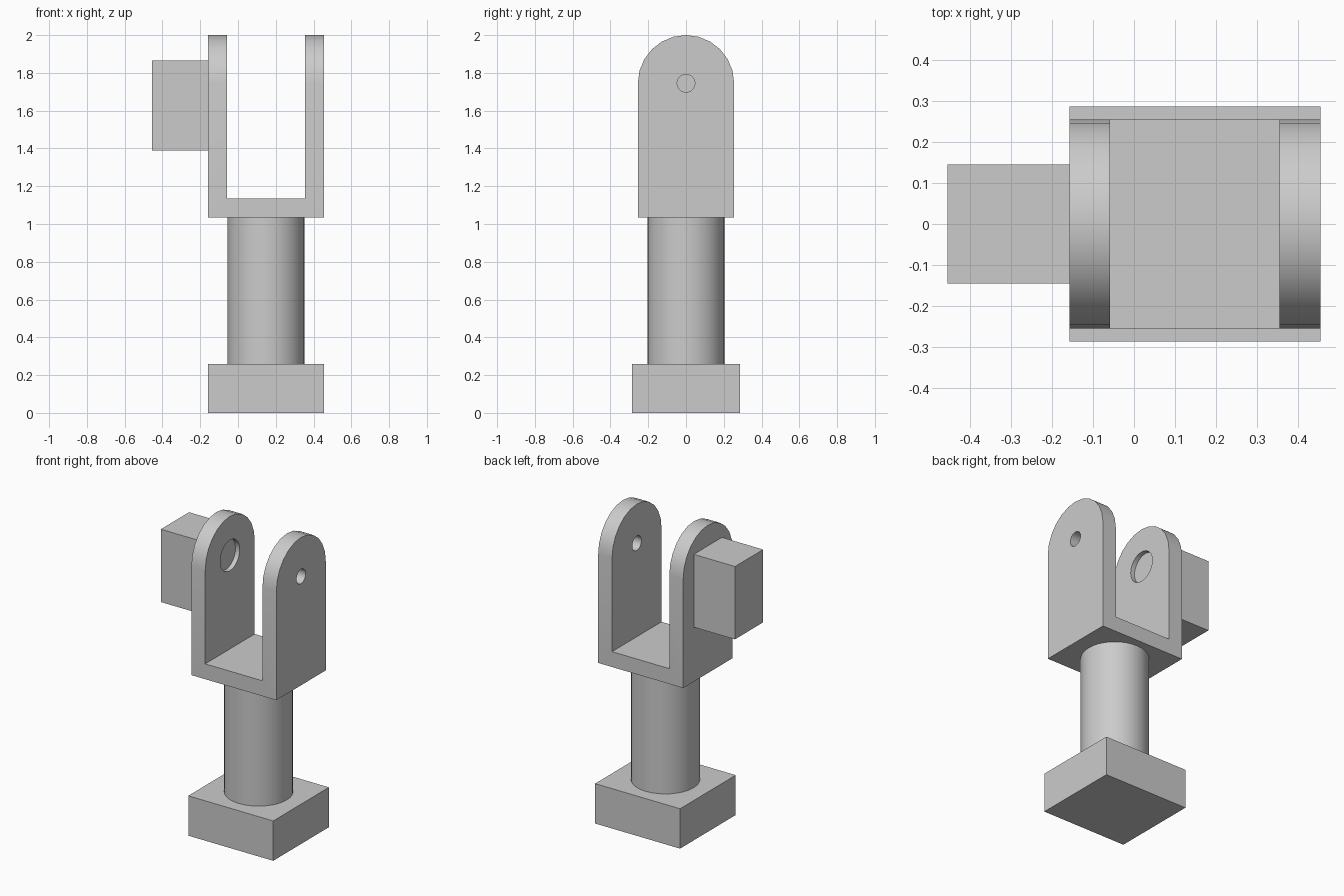
import bpy, bmesh
from math import pi, cos, sin, radians
from mathutils import Matrix

cube = bpy.data.objects.get("Cube")
if cube:
    bpy.data.objects.remove(cube, do_unlink=True)

grey = bpy.data.materials.new("plain grey")
grey.use_nodes = True
COLOR = (0.6, 0.6, 0.6, 1)
grey.diffuse_color = COLOR
grey.node_tree.nodes["Principled BSDF"].inputs["Base Color"].default_value = COLOR

# Key dimensions
X0, X1 = -0.158, 0.455       # outer width of yoke and foot
MID = (X0 + X1) / 2
WALL = 0.1
FOOT_TOP, YOKE_BOTTOM = 0.26, 1.035
ARM_R = 0.255
PIVOT_Z = 2 - ARM_R


def finish(name, bm):
    bmesh.ops.recalc_face_normals(bm, faces=bm.faces)
    mesh = bpy.data.meshes.new(name)
    bm.to_mesh(mesh)
    bm.free()
    mesh.materials.append(grey)
    obj = bpy.data.objects.new(name, mesh)
    bpy.context.collection.objects.link(obj)
    return obj


def box(name, x, y, z):
    bm = bmesh.new()
    bmesh.ops.create_cube(bm, size=1)
    for v in bm.verts:
        v.co = [lo + (c + 0.5) * (hi - lo) for c, (lo, hi) in zip(v.co, (x, y, z))]
    return finish(name, bm)


def cylinder(name, radius, length, matrix, sides):
    bm = bmesh.new()
    bmesh.ops.create_cone(bm, cap_ends=True, segments=sides, radius1=radius,
                          radius2=radius, depth=length, matrix=matrix)
    return finish(name, bm)


def pivot_cutter(name, radius, x_start, x_end):
    turn = Matrix.Translation(((x_start + x_end) / 2, 0, PIVOT_Z)) @ Matrix.Rotation(pi / 2, 4, "Y")
    return cylinder(name, radius, x_end - x_start, turn, 32)


def activate(obj):
    bpy.ops.object.select_all(action="DESELECT")
    obj.select_set(True)
    bpy.context.view_layer.objects.active = obj


def cut(obj, cutter):
    cutter.hide_render = True
    mod = obj.modifiers.new("cut", "BOOLEAN")
    mod.operation, mod.solver, mod.object = "DIFFERENCE", "EXACT", cutter
    activate(obj)
    bpy.ops.object.modifier_apply(modifier=mod.name)
    bpy.data.objects.remove(cutter, do_unlink=True)


def smooth(obj):
    activate(obj)
    bpy.ops.object.shade_smooth_by_angle(angle=radians(30))


# Foot block and round post
box("foot", (X0, X1), (-0.287, 0.287), (0, FOOT_TOP))
post = cylinder("post", 0.204, YOKE_BOTTOM - FOOT_TOP,
                Matrix.Translation((MID, 0, (YOKE_BOTTOM + FOOT_TOP) / 2)), 32)
smooth(post)

# Yoke: round-topped profile extruded across the width
STEPS = 12
profile = [(-ARM_R, YOKE_BOTTOM), (ARM_R, YOKE_BOTTOM)]
profile += [(ARM_R * cos(pi * i / STEPS), PIVOT_Z + ARM_R * sin(pi * i / STEPS))
            for i in range(STEPS + 1)]
bm = bmesh.new()
side = bm.faces.new([bm.verts.new((X0, y, z)) for y, z in profile])
extruded = bmesh.ops.extrude_face_region(bm, geom=[side])["geom"]
bmesh.ops.translate(bm, vec=(X1 - X0, 0, 0),
                    verts=[g for g in extruded if isinstance(g, bmesh.types.BMVert)])
yoke = finish("yoke", bm)

# Slot between the arms, pin hole in one arm, shallow recess in the other
inner = X0 + WALL
cut(yoke, box("slot_cutter", (inner, X1 - WALL), (-1, 1), (YOKE_BOTTOM + WALL, 3)))
cut(yoke, pivot_cutter("pin_hole_cutter", 0.047, X1 - 0.2, X1 + 0.1))
cut(yoke, pivot_cutter("recess_cutter", 0.1, inner - 0.03, inner + 0.1))
smooth(yoke)

# Drive block on the outside of the right arm
box("drive_block", (-0.455, X0), (-0.145, 0.145), (1.39, 1.865))
